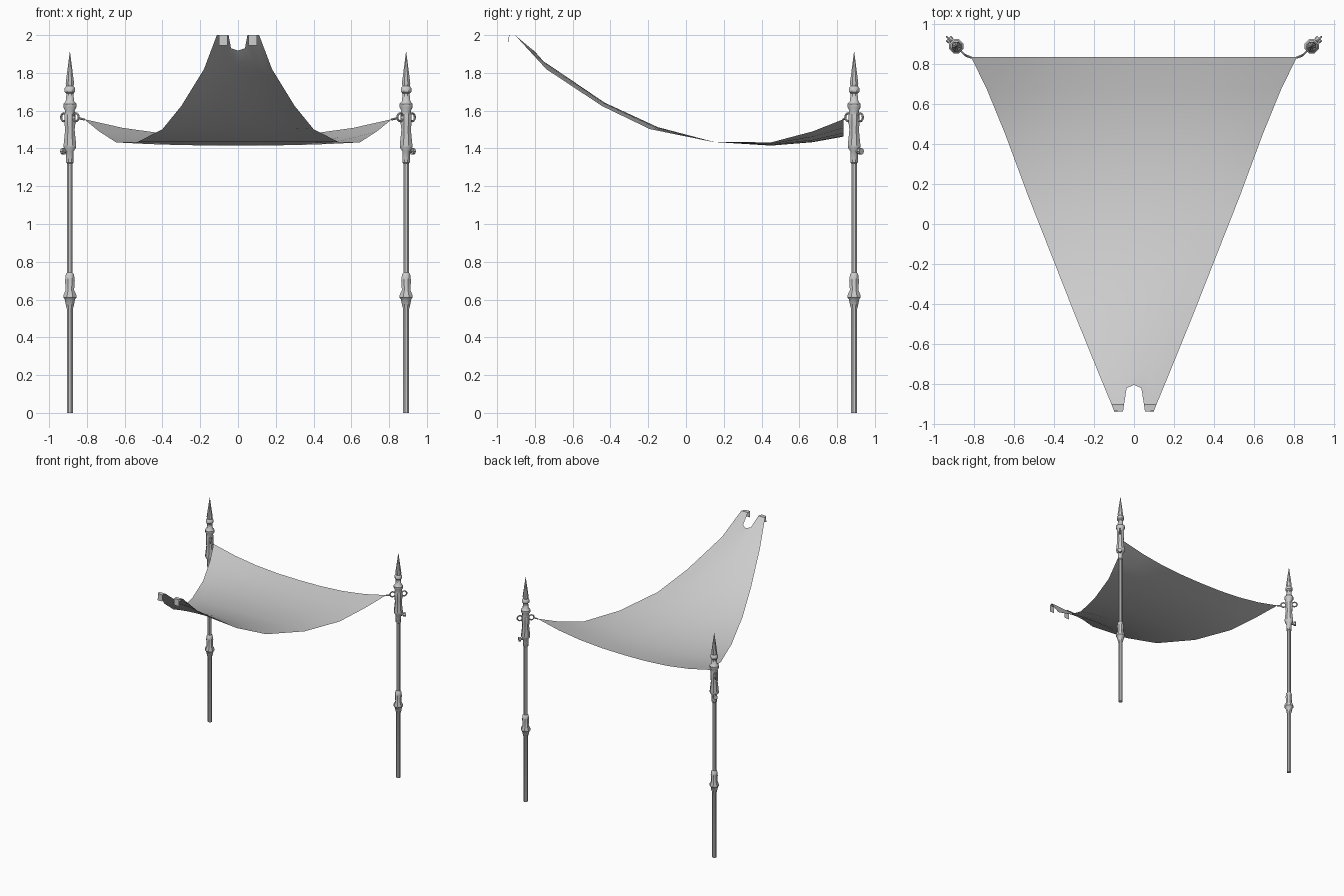
import bpy, bmesh, math
from mathutils import Vector

if "Cube" in bpy.data.objects:
    bpy.data.objects.remove(bpy.data.objects["Cube"])


def finish(name, bm, angle=40):
    bmesh.ops.recalc_face_normals(bm, faces=bm.faces)
    mesh = bpy.data.meshes.new(name)
    bm.to_mesh(mesh)
    bm.free()
    ob = bpy.data.objects.new(name, mesh)
    bpy.context.collection.objects.link(ob)
    bpy.ops.object.select_all(action='DESELECT')
    ob.select_set(True)
    bpy.context.view_layer.objects.active = ob
    bpy.ops.object.shade_smooth_by_angle(angle=math.radians(angle))
    return ob


def lathe(name, profile, centre, sides=8):
    bm = bmesh.new()
    rings = []
    for r, z in profile:
        rings.append([bm.verts.new((centre[0] + r * math.cos((i + .5) * math.tau / sides),
                                    centre[1] + r * math.sin((i + .5) * math.tau / sides), z))
                      for i in range(sides)])
    for a, b in zip(rings, rings[1:]):
        for i in range(sides):
            j = (i + 1) % sides
            bm.faces.new((a[i], a[j], b[j], b[i]))
    bm.faces.new(rings[0])
    bm.faces.new(rings[-1])
    return finish(name, bm)


def rod(name, a, b, r1, r2, sides=8):
    a, b = Vector(a), Vector(b)
    bm = bmesh.new()
    bmesh.ops.create_cone(bm, cap_ends=True, segments=sides, radius1=r1, radius2=r2, depth=(b - a).length)
    bm.transform((b - a).to_track_quat('Z', 'Y').to_matrix().to_4x4())
    bmesh.ops.translate(bm, verts=bm.verts, vec=(a + b) / 2)
    return finish(name, bm)


def ring(name, centre, out, major, minor, n=12, m=6):
    # Vertical ring lying in the plane of the diagonal
    bm = bmesh.new()
    up, side = Vector((0, 0, 1)), out.cross(Vector((0, 0, 1)))
    g = []
    for i in range(n):
        u = i * math.tau / n
        d = out * math.cos(u) + up * math.sin(u)
        g.append([bm.verts.new(centre + d * (major + minor * math.cos(k * math.tau / m))
                               + side * minor * math.sin(k * math.tau / m)) for k in range(m)])
    for i in range(n):
        for k in range(m):
            a, b = g[i], g[(i + 1) % n]
            bm.faces.new((a[k], a[(k + 1) % m], b[(k + 1) % m], b[k]))
    return finish(name, bm)


# Turned poles with rings, cloth links and locking knobs
pole_profile = [(.017, 0), (.017, .55), (.022, .565), (.030, .602), (.038, .610), (.038, .622),
                (.024, .65), (.028, .70), (.023, .735), (.016, .742), (.016, 1.32), (.021, 1.325),
                (.022, 1.385), (.036, 1.405), (.036, 1.42), (.027, 1.50), (.031, 1.53), (.031, 1.575),
                (.027, 1.60), (.038, 1.62), (.038, 1.635), (.024, 1.65), (.020, 1.69),
                (.030, 1.70), (.030, 1.72), (.021, 1.73), (.024, 1.745), (.001, 1.91)]
for s, label in ((-1, "left"), (1, "right")):
    base = Vector((s * .89, .89, 0))
    out = Vector((s, 1, 0)).normalized()
    lathe(label + "_pole", pole_profile, base)
    for d, part in ((.045, "outer"), (-.045, "inner")):
        ring(f"{label}_{part}_ring", base + out * d + Vector((0, 0, 1.565)), out, .021, .006)
    rod(label + "_cloth_link", base - out * .064 + Vector((0, 0, 1.56)), (s * .812, .832, 1.553), .006, .005)
    knob = base + out * .05 + Vector((0, 0, 1.385))
    rod(label + "_knob_stem", base + Vector((0, 0, 1.385)), knob, .009, .009)
    rod(label + "_knob", knob - out * .012, knob + out * .006, .018, .018)

# Sagging cloth: rows of edge x, edge y, edge z, centre y, centre z
rows = [(.18, -.74, 1.82, -.755, 1.862), (.30, -.445, 1.625, -.43, 1.642),
        (.40, -.19, 1.502, -.15, 1.513), (.53, .14, 1.435, .15, 1.434),
        (.645, .45, 1.432, .45, 1.415), (.735, .67, 1.49, .67, 1.433), (.815, .835, 1.555, .835, 1.463)]
# Notched front edge, then the two hooked tabs, one side only
front = [(0, -.805, 1.918), (.037, -.822, 1.93), (.05, -.905, 2), (.08, -.905, 2), (.112, -.905, 2)]
tab_top = [(.055, -.938, 2), (.078, -.938, 2), (.10, -.935, 2)]
tab_end = [(x, -.94, 1.945) for x, y, z in tab_top]


def mirrored(half):
    return [(-x, y, z) for x, y, z in half[:0:-1]] + half


def span(row):
    x, ye, ze, yc, zc = row
    return mirrored([(x * t, yc + (ye - yc) * t * t, zc + (ze - zc) * t ** 2.4) for t in (0, .25, .5, .75, 1)])


bm = bmesh.new()
grid = [[bm.verts.new(p) for p in line] for line in [mirrored(front)] + [span(r) for r in rows]]
for a, b in zip(grid, grid[1:]):
    for i in range(8):
        bm.faces.new((a[i], a[i + 1], b[i + 1], b[i]))
for s in (-1, 1):
    root = [grid[0][4 + s * k] for k in (2, 3, 4)]
    strips = [root] + [[bm.verts.new((s * x, y, z)) for x, y, z in line] for line in (tab_top, tab_end)]
    for a, b in zip(strips, strips[1:]):
        for i in range(2):
            bm.faces.new((a[i], a[i + 1], b[i + 1], b[i]))
cloth = finish("canopy_cloth", bm, 40)
if sum(p.normal.z * p.area for p in cloth.data.polygons) < 0:
    cloth.data.flip_normals()
